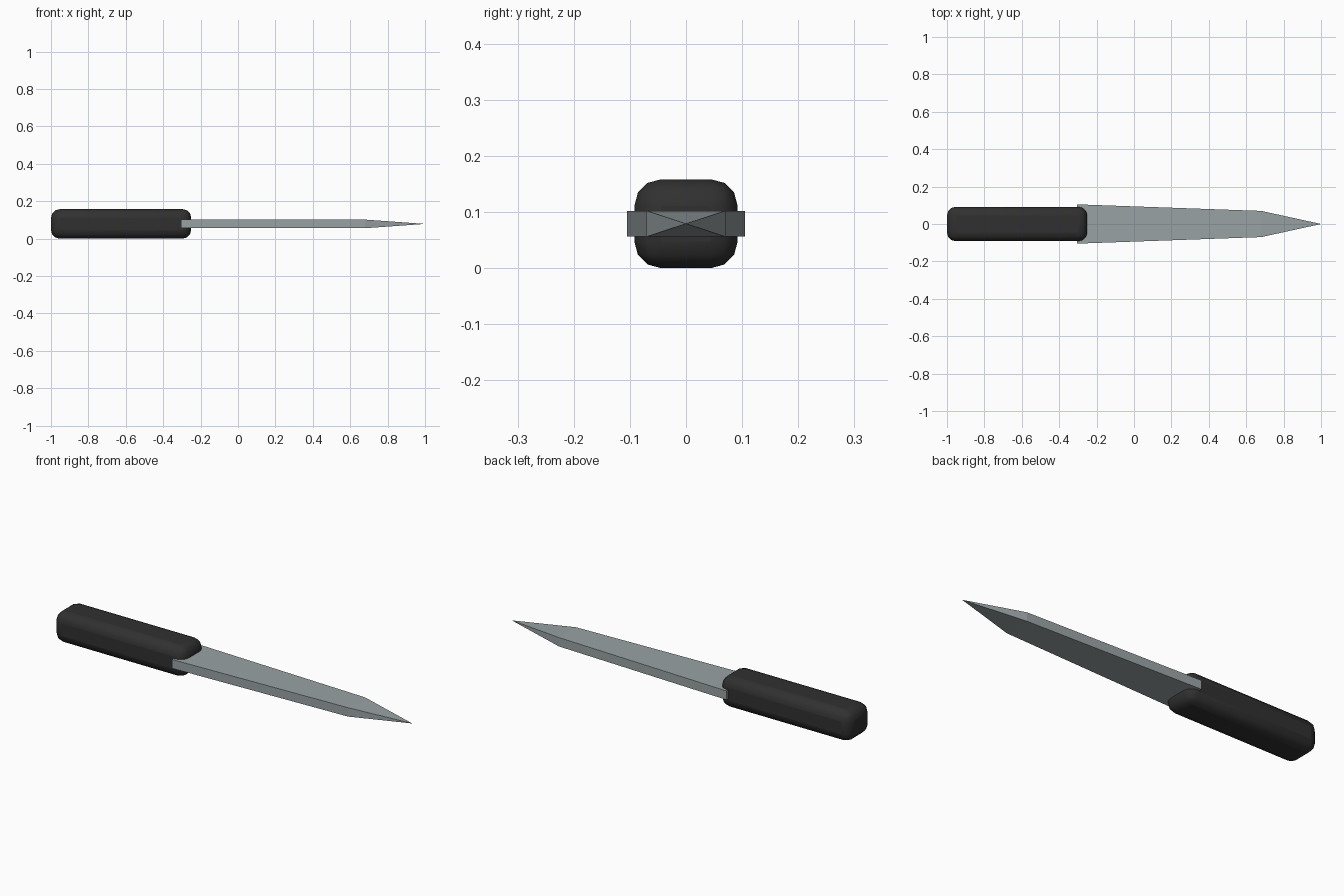
import bpy
import bmesh
from mathutils import Vector

cube = bpy.data.objects.get("Cube")
if cube:
    bpy.data.objects.remove(cube, do_unlink=True)


def make_material(name, color):
    mat = bpy.data.materials.new(name)
    mat.use_nodes = True
    mat.diffuse_color = color
    mat.node_tree.nodes["Principled BSDF"].inputs["Base Color"].default_value = color
    return mat


def make_object(name, bm, mat):
    bmesh.ops.recalc_face_normals(bm, faces=bm.faces)
    mesh = bpy.data.meshes.new(name)
    bm.to_mesh(mesh)
    bm.free()
    mesh.materials.append(mat)
    obj = bpy.data.objects.new(name, mesh)
    bpy.context.collection.objects.link(obj)
    return obj


steel = make_material("steel grey", (0.32, 0.36, 0.37, 1))
black = make_material("handle black", (0.03, 0.03, 0.03, 1))
MID_Z = 0.079

# Handle: a block with rounded edges
bm = bmesh.new()
bmesh.ops.create_cube(bm, size=1)
bmesh.ops.scale(bm, vec=(0.75, 0.184, 0.158), verts=bm.verts)
bmesh.ops.translate(bm, vec=(-0.625, 0, MID_Z), verts=bm.verts)
handle = make_object("handle", bm, black)
bevel = handle.modifiers.new("rounded edges", "BEVEL")
bevel.width = 0.047
bevel.segments = 3

# Blade: a tapering bar closed by a four-sided point
bm = bmesh.new()
half_thick = 0.023
rings = []
for x, half_width in ((-0.305, 0.105), (0.68, 0.07)):
    corners = ((-1, -1), (1, -1), (1, 1), (-1, 1))
    rings.append([bm.verts.new((x, sy * half_width, MID_Z + sz * half_thick))
                  for sy, sz in corners])
tip = bm.verts.new(Vector((1, 0, MID_Z)))
base, shoulder = rings
bm.faces.new(base)
for i in range(4):
    j = (i + 1) % 4
    bm.faces.new((base[i], base[j], shoulder[j], shoulder[i]))
    bm.faces.new((shoulder[i], shoulder[j], tip))
make_object("blade", bm, steel)

# Soft shading on the rounded handle only
bpy.ops.object.select_all(action="DESELECT")
handle.select_set(True)
bpy.context.view_layer.objects.active = handle
bpy.ops.object.shade_smooth_by_angle()
